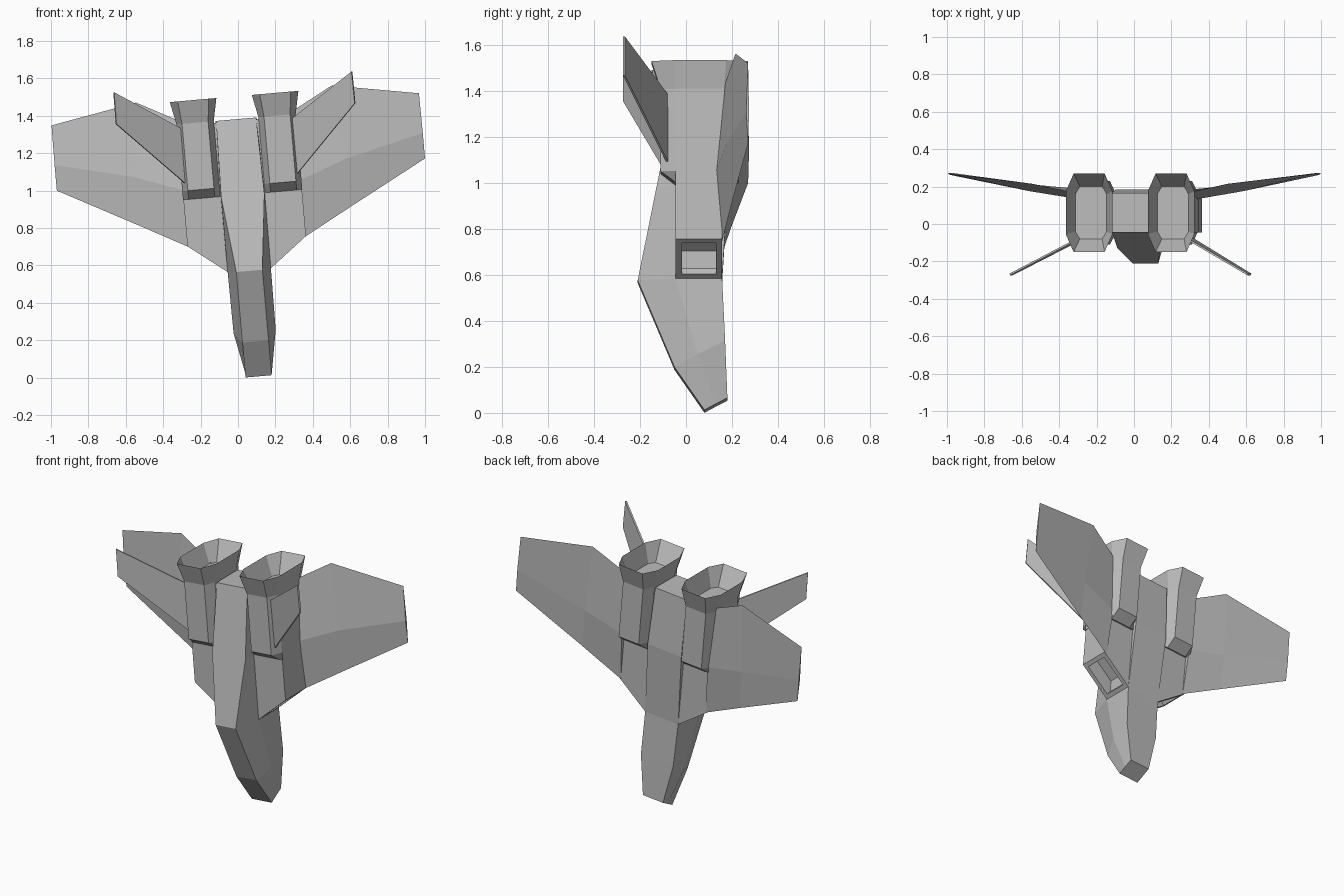
import bpy, bmesh, math
from mathutils import Matrix, Vector

if "Cube" in bpy.data.objects:
    bpy.data.objects.remove(bpy.data.objects["Cube"])

GREY = bpy.data.materials.new("hull_grey")
GREY.use_nodes = True
COLOUR = (0.5, 0.5, 0.5, 1)
GREY.diffuse_color = COLOUR
GREY.node_tree.nodes["Principled BSDF"].inputs["Base Color"].default_value = COLOUR

# The craft stands on its nose, leaning a little sideways
POSE = Matrix.Translation((0.11, 0, 0.0065)) @ Matrix.Rotation(math.radians(-5), 4, "Y")


def finish(name, bm, mirror=True):
    bmesh.ops.recalc_face_normals(bm, faces=bm.faces)
    mesh = bpy.data.meshes.new(name)
    bm.to_mesh(mesh)
    bm.free()
    mesh.materials.append(GREY)
    ob = bpy.data.objects.new(name, mesh)
    bpy.context.collection.objects.link(ob)
    ob.matrix_world = POSE
    if mirror:
        ob.modifiers.new("both_sides", "MIRROR")
    return ob


def loft(rings):
    """Skin a list of equal point rings and cap both ends."""
    bm = bmesh.new()
    loops = [[bm.verts.new(p) for p in ring] for ring in rings]
    n = len(loops[0])
    for a, b in zip(loops, loops[1:]):
        for i in range(n):
            j = (i + 1) % n
            bm.faces.new((a[i], a[j], b[j], b[i]))
    bm.faces.new(loops[0][::-1])
    bm.faces.new(loops[-1])
    return bm


# Fuselage: front, middle and back corner of each station, as half width, y, height
stations = [
    [(0.07, 0.08, 0), (0.07, 0.13, 0.027), (0.07, 0.18, 0.053)],
    [(0.07, -0.05, 0.187), (0.113, 0.05, 0.24), (0.113, 0.17, 0.3)],
    [(0.07, -0.21, 0.566), (0.116, -0.045, 0.57), (0.116, 0.157, 0.57)],
    [(0.116, -0.128, 0.97), (0.118, -0.045, 0.97), (0.118, 0.185, 1.02)],
    [(0.107, -0.045, 1.38), (0.11, 0, 1.38), (0.11, 0.165, 1.38)],
]
rings = [half + [(-x, y, z) for x, y, z in reversed(half)] for half in stations]
finish("fuselage", loft(rings), mirror=False)

# Intake blocks beside the fuselage, with a sunken opening in the slanted face
outline = [(0.09, 0.57), (0.116, 0.57), (0.318, 0.725), (0.318, 1.37), (0.09, 1.37)]
bm = loft([[(x, y, z) for x, z in outline] for y in (-0.045, 0.157)])
bmesh.ops.recalc_face_normals(bm, faces=bm.faces)
slant = min(bm.faces, key=lambda f: (f.normal - Vector((0.61, 0, -0.79))).length)
inward = -slant.normal.copy()
bmesh.ops.inset_individual(bm, faces=[slant], thickness=0.038)
hole = bmesh.ops.extrude_face_region(bm, geom=[slant])
moved = [v for v in hole["geom"] if isinstance(v, bmesh.types.BMVert)]
bmesh.ops.translate(bm, verts=moved, vec=inward * 0.095)
if slant.is_valid:
    bmesh.ops.delete(bm, geom=[slant], context="FACES_ONLY")
finish("intake_block", bm)

# Main wings: leading edge, front crease, trailing edge and back crease per station
finish("main_wing", loft([
    [(0.3, 0.157, 0.715), (0.3, 0.13, 1.02), (0.29, 0.165, 1.39), (0.3, 0.186, 1.02)],
    [(0.55, 0.196, 0.85), (0.57, 0.175, 1.12), (0.525, 0.215, 1.515), (0.55, 0.21, 1.09)],
    [(0.988, 0.27, 1.083), (0.988, 0.262, 1.22), (0.986, 0.27, 1.433), (0.988, 0.274, 1.22)],
]))


# Engines: eight-sided tubes with a bevelled foot and a flared hollow nozzle
def octagon(z, half_x, flat_x, half_y, flat_y):
    quarter = [(half_x, flat_y), (flat_x, half_y)]
    pts = quarter + [(-x, y) for x, y in reversed(quarter)]
    pts += [(-x, -y) for x, y in pts]
    return [(0.22 + x, 0.06 + y, z) for x, y in pts]


finish("engine", loft([
    octagon(0.975, 0.1, 0.07, 0.106, 0.105),
    octagon(1.022, 0.1, 0.07, 0.17, 0.105),
    octagon(1.38, 0.1, 0.07, 0.17, 0.105),
    octagon(1.502, 0.125, 0.083, 0.21, 0.115),
    octagon(1.385, 0.084, 0.06, 0.14, 0.1),
]))

# Slim angled fins on the engines
fin = [(0.29, -0.075, 1.05), (0.641, -0.27, 1.41), (0.639, -0.27, 1.58), (0.285, -0.075, 1.348)]
thick = Vector((0.49, 0.87, 0)) * 0.005
finish("fin", loft([[Vector(p) + thick * s for p in fin] for s in (-1, 1)]))
